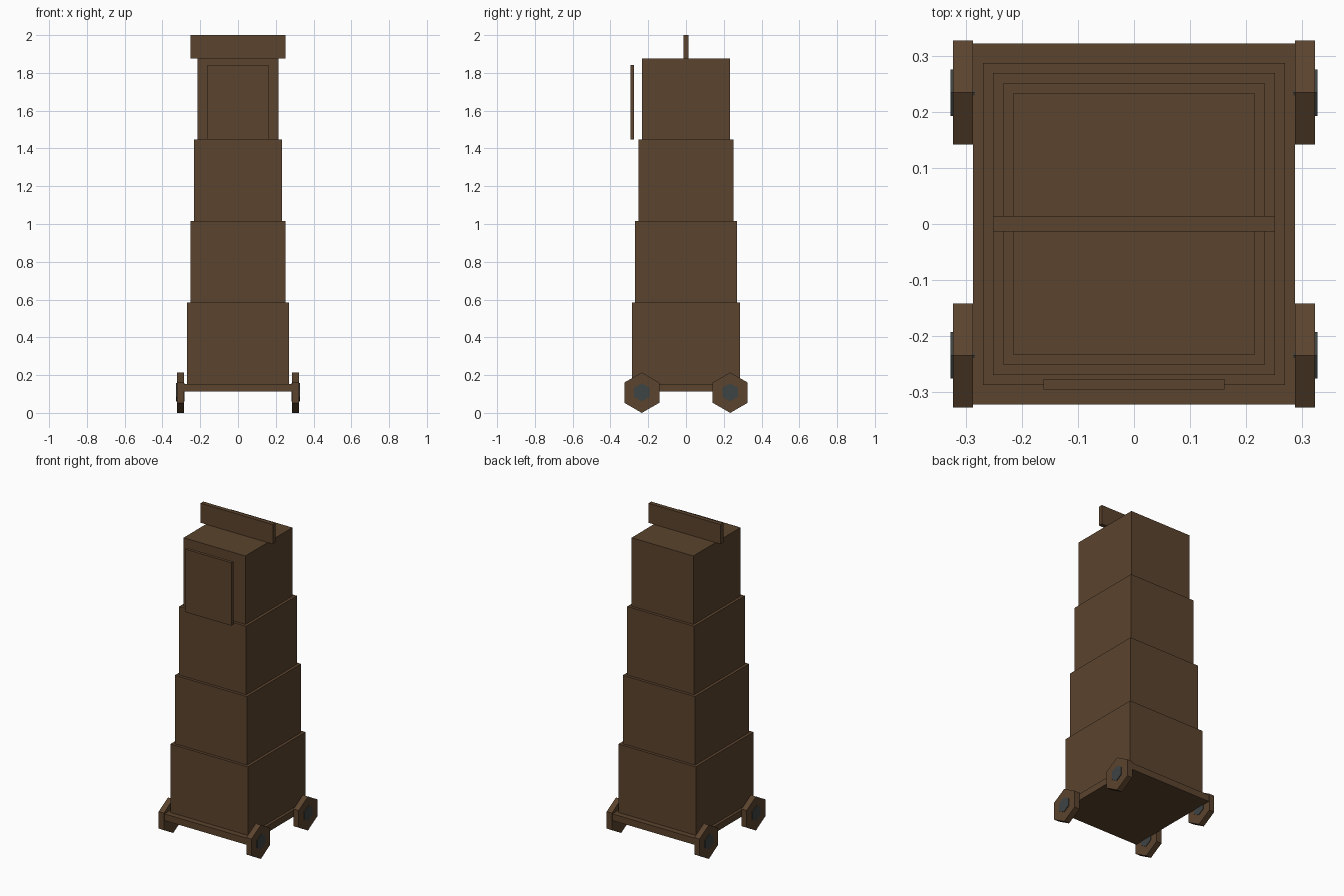
import bpy, math

cube = bpy.data.objects.get("Cube")
if cube:
    bpy.data.objects.remove(cube, do_unlink=True)


def material(name, rgb):
    m = bpy.data.materials.new(name)
    m.use_nodes = True
    color = (*rgb, 1)
    m.diffuse_color = color
    m.node_tree.nodes["Principled BSDF"].inputs["Base Color"].default_value = color
    return m


wood = material("brown wood", (0.105, 0.057, 0.027))
iron = material("dark iron", (0.048, 0.056, 0.056))


def finish(name, mat):
    obj = bpy.context.object
    obj.name = name
    obj.data.materials.append(mat)
    bpy.ops.object.transform_apply(location=False, rotation=True, scale=True)
    return obj


def box(name, half_x, y0, y1, z0, z1, mat):
    bpy.ops.mesh.primitive_cube_add(size=1, location=(0, (y0 + y1) / 2, (z0 + z1) / 2))
    bpy.context.object.scale = (2 * half_x, y1 - y0, z1 - z0)
    return finish(name, mat)


def hex_disc(name, radius, x0, x1, y, z, mat):
    # Six-sided disc along x, with a corner pointing straight up
    bpy.ops.mesh.primitive_cylinder_add(vertices=6, radius=radius, depth=abs(x1 - x0),
                                        location=((x0 + x1) / 2, y, z))
    obj = bpy.context.object
    obj.rotation_euler = (0, math.pi / 2, 0)
    obj = finish(name, mat)
    top = max(v.co.z for v in obj.data.vertices)
    if top < radius * 0.95:
        obj.rotation_euler = (math.pi / 6, 0, 0)
        bpy.ops.object.transform_apply(location=False, rotation=True, scale=False)
    return obj


# Wheeled platform
box("base_platform", 0.287, -0.322, 0.322, 0.112, 0.154, wood)

# Four stacked tiers, each a little narrower
tier_height = 0.4307
for i in range(4):
    z = 0.154 + i * tier_height
    half_y = 0.287 - i * 0.0177
    box(f"tower_tier_{i + 1}", 0.269 - i * 0.018, -half_y, half_y, z, z + tier_height, wood)

# Raised drawbridge at the front and parapet board on the roof
box("drawbridge", 0.161, -0.295, -0.276, 1.447, 1.843, wood)
box("roof_parapet", 0.251, -0.013, 0.014, 1.877, 2.0, wood)

# Wheels and hubs
for side, sx in (("left", 1), ("right", -1)):
    for end, y in (("front", -0.234), ("back", 0.234)):
        hex_disc(f"{end}_{side}_wheel", 0.107, sx * 0.287, sx * 0.323, y, 0.107, wood)
        hex_disc(f"{end}_{side}_hub", 0.048, sx * 0.284, sx * 0.327, y, 0.109, iron)
